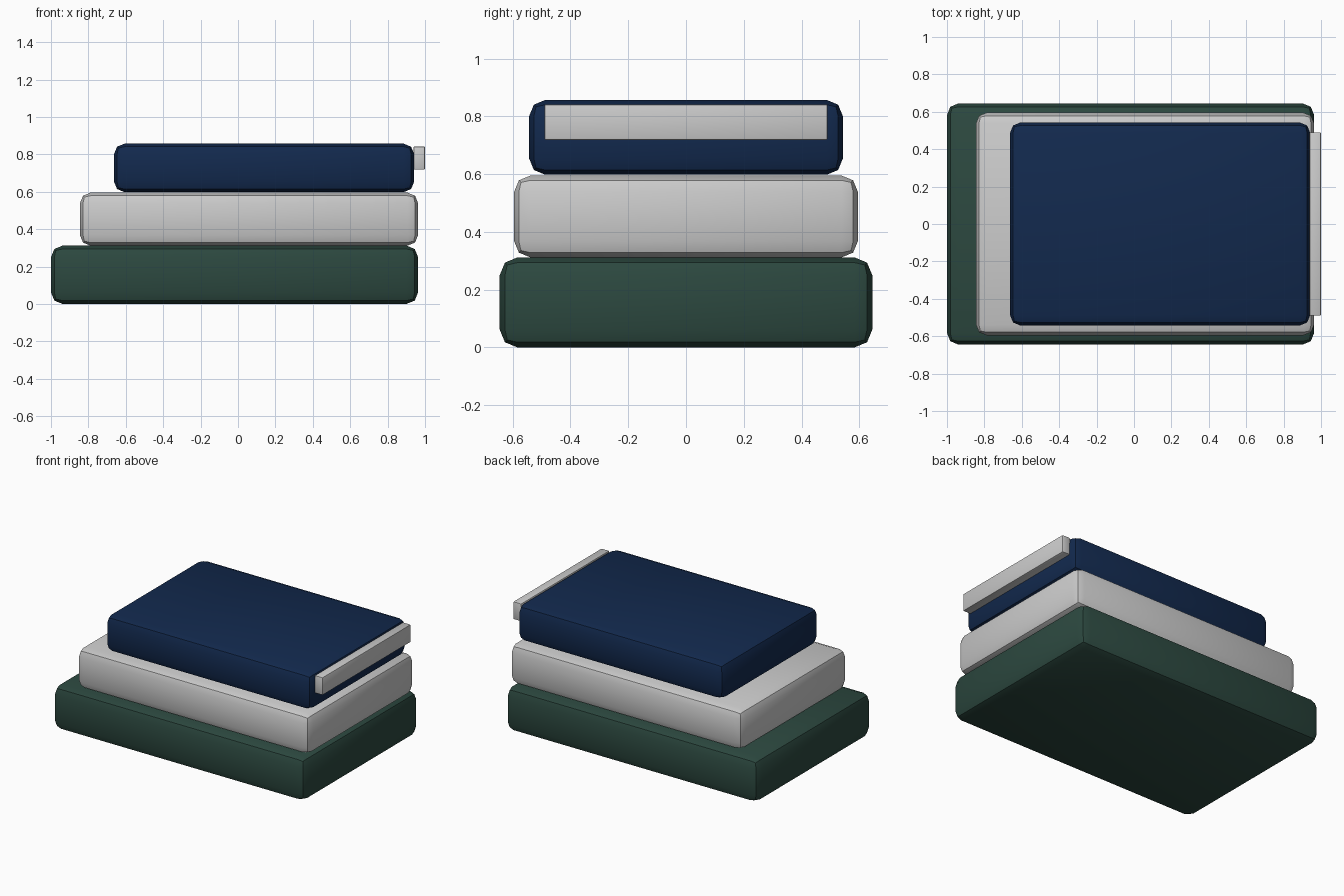
import bpy
import math

if "Cube" in bpy.data.objects:
    bpy.data.objects.remove(bpy.data.objects["Cube"])


def slab(name, x, y, z, bevel, segments, color=None):
    """Box from x/z ranges and a y half-width, with rounded edges."""
    bpy.ops.mesh.primitive_cube_add(
        size=1, location=((x[0] + x[1]) / 2, 0, (z[0] + z[1]) / 2))
    ob = bpy.context.object
    ob.name = name
    ob.scale = (x[1] - x[0], 2 * y, z[1] - z[0])
    bpy.ops.object.transform_apply(location=False, rotation=False, scale=True)
    mod = ob.modifiers.new("rounded_edges", 'BEVEL')
    mod.width = bevel
    mod.segments = segments
    bpy.ops.object.modifier_apply(modifier=mod.name)
    bpy.ops.object.shade_smooth_by_angle(angle=math.radians(30))
    if color:
        mat = bpy.data.materials.new(name + "_color")
        mat.diffuse_color = color
        mat.use_nodes = True
        mat.node_tree.nodes["Principled BSDF"].inputs["Base Color"].default_value = mat.diffuse_color
        ob.data.materials.append(mat)
    return ob


# Stack of three slabs, each smaller than the one below
slab("bottom_slab", (-1.0, 0.963), 0.645, (0.0, 0.312), 0.062, 2, (0.025, 0.065, 0.05, 1))
slab("middle_slab", (-0.845, 0.963), 0.595, (0.312, 0.595), 0.056, 2)
slab("top_slab", (-0.663, 0.942), 0.543, (0.598, 0.857), 0.056, 2, (0.006, 0.022, 0.075, 1))

# Thin strip on the right end of the top slab
slab("end_strip", (0.938, 1.0), 0.49, (0.718, 0.842), 0.006, 2)
